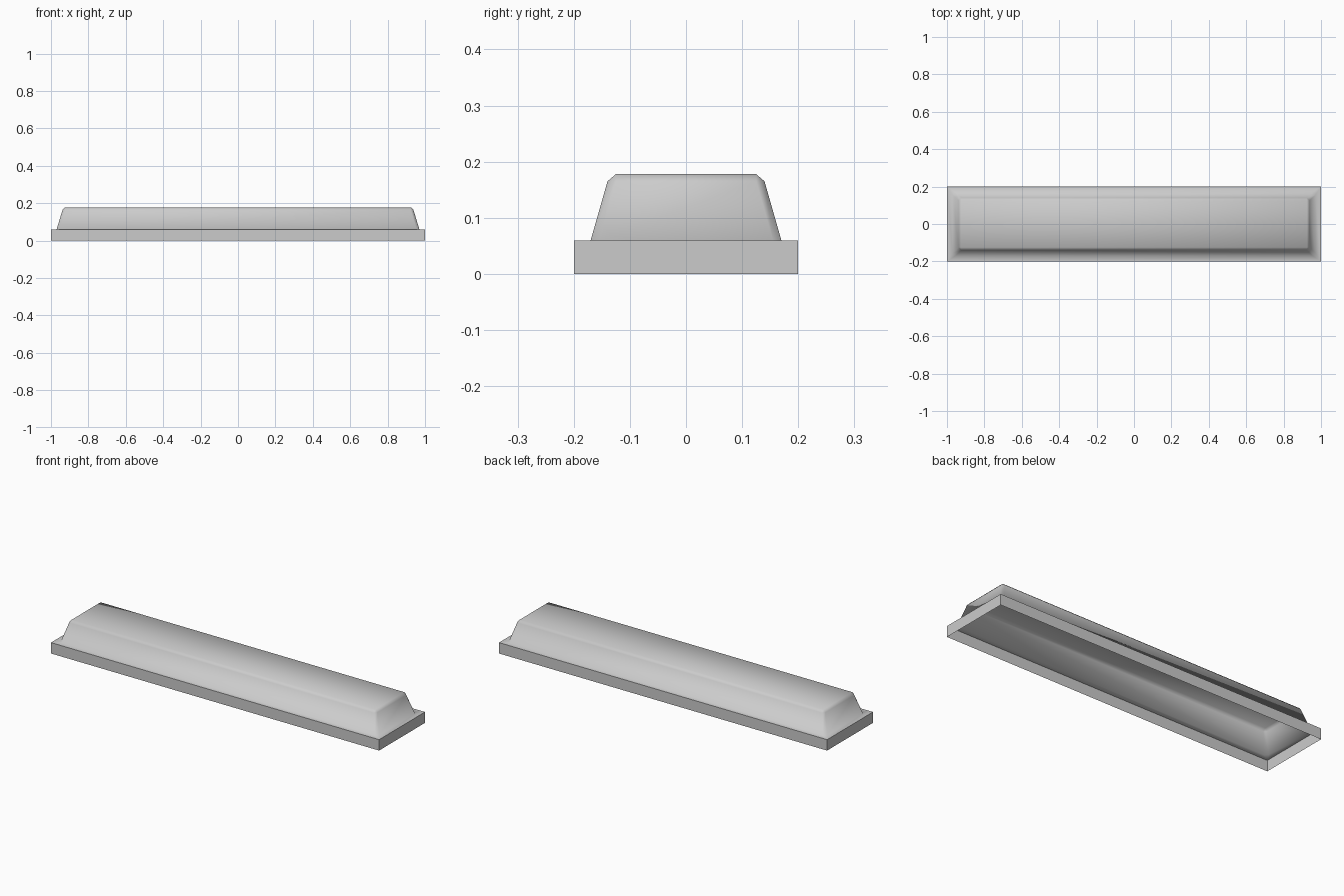
import bpy, bmesh, math

if "Cube" in bpy.data.objects:
    bpy.data.objects.remove(bpy.data.objects["Cube"])

bm = bmesh.new()
CORNERS = [(-1, -1), (1, -1), (1, 1), (-1, 1)]

def ring(x, y, z, cut=0.0):
    """Eight-point rectangle loop; cut trims the corners (0 = sharp corner)."""
    verts = []
    for i, (sx, sy) in enumerate(CORNERS):
        a, b = (sx * x, sy * (y - cut), z), (sx * (x - cut), sy * y, z)
        if i % 2:
            a, b = b, a
        verts += [bm.verts.new(a), bm.verts.new(b)]
    return verts

# open-bottomed shell: rim wall, flange, sloped wall, top chamfer
loops = [ring(1, 0.2, 0), ring(1, 0.2, 0.06),
         ring(0.97, 0.17, 0.06, 0.015),
         ring(0.938, 0.14, 0.165, 0.015),
         ring(0.925, 0.125, 0.178)]
for lo, hi in zip(loops, loops[1:]):
    for i in range(8):
        j = (i + 1) % 8
        bm.faces.new((lo[i], lo[j], hi[j], hi[i]))

# flat top
bm.faces.new(loops[-1])
bmesh.ops.remove_doubles(bm, verts=bm.verts, dist=1e-5)
bmesh.ops.recalc_face_normals(bm, faces=bm.faces)
if max(bm.faces, key=lambda f: f.calc_center_median().z).normal.z < 0:
    bmesh.ops.reverse_faces(bm, faces=bm.faces)

mesh = bpy.data.meshes.new("tray_cover")
bm.to_mesh(mesh)
bm.free()
cover = bpy.data.objects.new("tray_cover", mesh)
bpy.context.collection.objects.link(cover)
bpy.context.view_layer.objects.active = cover
cover.select_set(True)
bpy.ops.object.shade_smooth_by_angle(angle=math.radians(80))
